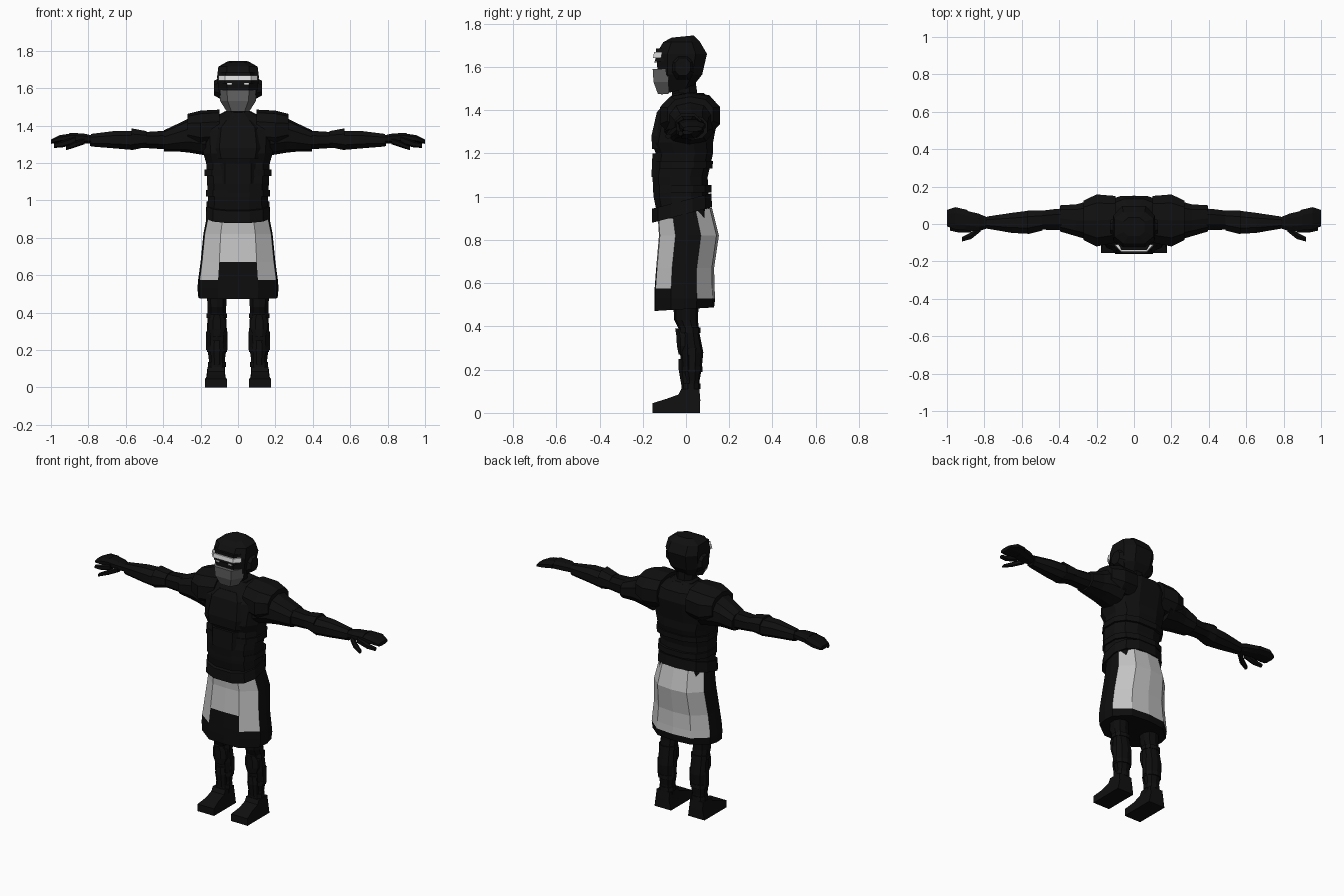
import bpy, bmesh, math


def material(name, v):
    m = bpy.data.materials.new(name)
    m.diffuse_color = (v, v, v, 1)
    return m


BLACK = material("black armour", 0.005)
CLOTH = material("dark cloth", 0.004)
PALE = material("pale skirt panel", 0.55)
GREY = material("grey face guard", 0.13)
WHITE = material("white trim", 0.75)


def loft(name, rings, mats, rule=None):
    """Bridge rings of points and cap the ends; rule(level, segment) picks a material."""
    bm = bmesh.new()
    vs = [[bm.verts.new(p) for p in r] for r in rings]
    n = len(vs[0])
    for i in range(len(vs) - 1):
        for j in range(n):
            k = (j + 1) % n
            f = bm.faces.new((vs[i][j], vs[i][k], vs[i + 1][k], vs[i + 1][j]))
            f.material_index = rule(i, j) if rule else 0
    bm.faces.new(vs[0])
    bm.faces.new(vs[-1])
    bmesh.ops.recalc_face_normals(bm, faces=bm.faces)
    me = bpy.data.meshes.new(name)
    bm.to_mesh(me)
    bm.free()
    for m in mats:
        me.materials.append(m)
    ob = bpy.data.objects.new(name, me)
    bpy.context.collection.objects.link(ob)
    return ob


def oval(a0, a1, b0, b1, n, p):
    """Rounded-box outline between the given limits (p = 2 is an ellipse)."""
    pts = []
    for i in range(n):
        t = 2 * math.pi * (i + 0.5) / n
        c, s = math.cos(t), math.sin(t)
        pts.append((math.copysign(abs(c) ** (2 / p), c), math.copysign(abs(s) ** (2 / p), s)))
    ma, mb = max(q[0] for q in pts), max(q[1] for q in pts)
    return [((a0 + a1) / 2 + (a1 - a0) / 2 * a / ma,
             (b0 + b1) / 2 + (b1 - b0) / 2 * b / mb) for a, b in pts]


def upright(name, rows, mat=BLACK, n=12, p=2.6, tilt=0.0, cx=0.0):
    """Rows of (z, half width, y min, y max)."""
    return loft(name, [[(cx + x, y, z + tilt * y) for x, y in oval(-w, w, y0, y1, n, p)]
                       for z, w, y0, y1 in rows], [mat])


def sideways(name, s, rows, mat=BLACK, n=8, p=2.4):
    """Rows of (x, y min, y max, z min, z max), mirrored by s."""
    return loft(name, [[(s * x, y, z) for y, z in oval(y0, y1, z0, z1, n, p)]
                       for x, y0, y1, z0, z1 in rows], [mat])


def box(name, x0, x1, y0, y1, z0, z1, mat=BLACK):
    return loft(name, [[(x0, y0, z), (x1, y0, z), (x1, y1, z), (x0, y1, z)] for z in (z0, z1)], [mat])


def wrap(name, rows, mat):
    """Face-hugging band; rows of (z, half width, front half width, y back, y front)."""
    return loft(name, [[(-w, yb, z), (-f, yf, z), (f, yf, z), (w, yb, z)]
                       for z, w, f, yb, yf in rows], [mat])


# Torso, plated waist and slanted belt
upright("torso", [(0.90, .165, -.13, .11), (1.0, .16, -.15, .105), (1.09, .165, -.155, .1),
                  (1.2, .17, -.14, .125), (1.25, .185, -.158, .125), (1.38, .195, -.135, .15),
                  (1.44, .14, -.09, .135), (1.48, .06, -.055, .08)])
upright("belt", [(.92, .172, -.158, .12), (.985, .168, -.158, .118)], tilt=.26)
upright("waist_band", [(1.02, .17, -.152, .117), (1.055, .17, -.152, .117)])
upright("rib_band", [(1.13, .178, -.15, .122), (1.165, .178, -.148, .125)])
wrap("abdomen_plate", [(1.09, .12, .07, -.1, -.16), (1.2, .12, .07, -.1, -.155)], BLACK)
wrap("breast_plate", [(1.22, .16, .09, -.08, -.156), (1.28, .17, .1, -.07, -.16),
                      (1.39, .15, .09, -.05, -.135), (1.43, .11, .06, -.04, -.1)], BLACK)
upright("collar", [(1.43, .09, -.085, .11), (1.475, .075, -.06, .085)], n=8, p=2.2)
upright("neck", [(1.42, .055, -.06, .06), (1.53, .055, -.07, .045)], CLOTH, n=8, p=2)

# Helmet
loft("helmet", [[(x, y, z + t * y) for x, y in oval(-w, w, y0, y1, 8, 3)]
                for z, w, y0, y1, t in [(1.50, .06, -.115, .03, .25), (1.565, .1, -.13, .075, 0),
                                        (1.66, .112, -.138, .097, 0), (1.715, .105, -.105, .065, 0),
                                        (1.742, .055, -.065, .035, .1)]], [BLACK])
wrap("face_guard", [(1.475, .06, .035, -.08, -.13), (1.53, .095, .055, -.08, -.15),
                    (1.59, .102, .06, -.08, -.154)], GREY)
wrap("brow", [(1.625, .11, .07, -.07, -.143), (1.685, .108, .065, -.07, -.138)], BLACK)
wrap("brow_trim", [(1.642, .105, .07, -.115, -.152), (1.668, .103, .068, -.11, -.148)], WHITE)
for s in (-1, 1):
    box("eye", s * .045 - .013, s * .045 + .013, -.146, -.137, 1.618, 1.628, WHITE)
    sideways("ear_guard", s, [(.09, -.07, .04, 1.54, 1.66), (.127, -.05, .02, 1.56, 1.64)])

# Skirt: pale front and back panels between dark sides and hem
half = [(0, -1), (.5, -.97), (.96, -.45), (1, 0), (.95, .4), (.55, .92), (0, 1)]
outline = half + [(-x, y) for x, y in half[-2:0:-1]]
levels = [(.925, .165, -.13, .12, .2), (.82, .185, -.125, .152, 0), (.67, .2, -.138, .13, 0),
          (.575, .213, -.145, .132, 0), (.53, .217, -.146, .135, 0), (.48, .212, -.146, .13, .06)]
rings = []
for z, w, y0, y1, t in levels:
    row = [(w * u, (y0 + y1) / 2 + (y1 - y0) / 2 * v) for u, v in outline]
    rings.append([(x, y, z + t * y) for x, y in row])


def panel(level, seg):
    seg = min(seg, 11 - seg)
    last = (2, 3, 0, 0, 4, 4)[seg]
    return 1 if level < last else 0


loft("skirt", rings, [CLOTH, PALE], panel)

for s in (-1, 1):
    # Layered shoulder guards
    sideways("shoulder_guard", s, [(.10, -.10, .15, 1.28, 1.485), (.20, -.12, .158, 1.27, 1.48),
                                   (.27, -.085, .125, 1.30, 1.462)], n=10)
    sideways("upper_arm_guard", s, [(.17, -.10, .13, 1.24, 1.43), (.26, -.08, .118, 1.255, 1.44),
                                    (.31, -.065, .105, 1.26, 1.415), (.395, -.04, .10, 1.262, 1.375)], n=10)
    # Arm, elbow guard and forearm cuff
    sideways("arm", s, [(.35, -.035, .085, 1.27, 1.375), (.42, -.032, .08, 1.275, 1.37),
                        (.5, -.03, .07, 1.28, 1.365), (.6, -.05, .065, 1.275, 1.37),
                        (.79, -.02, .035, 1.29, 1.35)], CLOTH)
    sideways("elbow_guard", s, [(.49, -.035, .072, 1.285, 1.37), (.57, -.055, .072, 1.268, 1.385)])
    sideways("forearm_guard", s, [(.57, -.052, .07, 1.27, 1.372), (.65, -.048, .06, 1.277, 1.372),
                                  (.785, -.025, .04, 1.288, 1.355)])
    # Hand with fingers and thumb
    sideways("palm", s, [(.77, -.018, .03, 1.305, 1.345), (.83, -.038, .055, 1.305, 1.358),
                         (.9, -.035, .072, 1.31, 1.36)], CLOTH)
    sideways("fingers", s, [(.89, -.033, .075, 1.312, 1.358), (.955, -.03, .09, 1.308, 1.348),
                            (1.0, -.012, .075, 1.302, 1.325)], CLOTH)
    sideways("front_finger", s, [(.87, -.045, -.01, 1.30, 1.345), (.94, -.045, -.018, 1.283, 1.318),
                                 (.985, -.035, -.015, 1.28, 1.305)], CLOTH, n=6)
    sideways("thumb", s, [(.82, -.04, .0, 1.30, 1.335), (.87, -.08, -.045, 1.283, 1.315),
                          (.92, -.094, -.07, 1.268, 1.29)], CLOTH, n=6)
    # Leg with thigh, shin, strap and knee plates
    c = s * .113
    upright("leg", [(.05, .042, -.02, .06), (.15, .043, -.005, .063), (.20, .05, -.02, .072),
                    (.28, .055, -.028, .08), (.37, .05, -.025, .062), (.43, .05, -.055, .055),
                    (.54, .055, -.06, .06)], CLOTH, n=10, p=2.2, cx=c)
    for z, w, y0, y1 in [(.11, .048, -.02, .066), (.19, .053, -.025, .077), (.37, .055, -.035, .066)]:
        upright("leg_strap", [(z, w, y0, y1), (z + .025, w, y0, y1)], n=10, p=2.2, cx=c)
    upright("knee_plate", [(.27, .03, -.034, .0), (.31, .045, -.042, .02), (.36, .045, -.045, .02),
                           (.39, .03, -.05, .0)], n=8, p=2.2, cx=c)
    upright("shin_plate", [(.12, .028, -.02, .02), (.2, .035, -.034, .02), (.25, .03, -.034, .02)],
            n=8, p=2.2, cx=c)
    upright("shin_side_plate", [(.2, .057, .0, .055), (.3, .058, .0, .06)], n=8, p=2.6, cx=c)
    # Boot: side profile widened towards the sole
    f = s * .118
    prof = [(-.155, 0), (.065, 0), (.066, .06), (.062, .11), (-.022, .11), (-.035, .085),
            (-.09, .065), (-.155, .045)]
    loft("boot", [[(f + k * (.058 if z < .05 else .045), y, z) for y, z in prof] for k in (-1, 1)], [BLACK])
